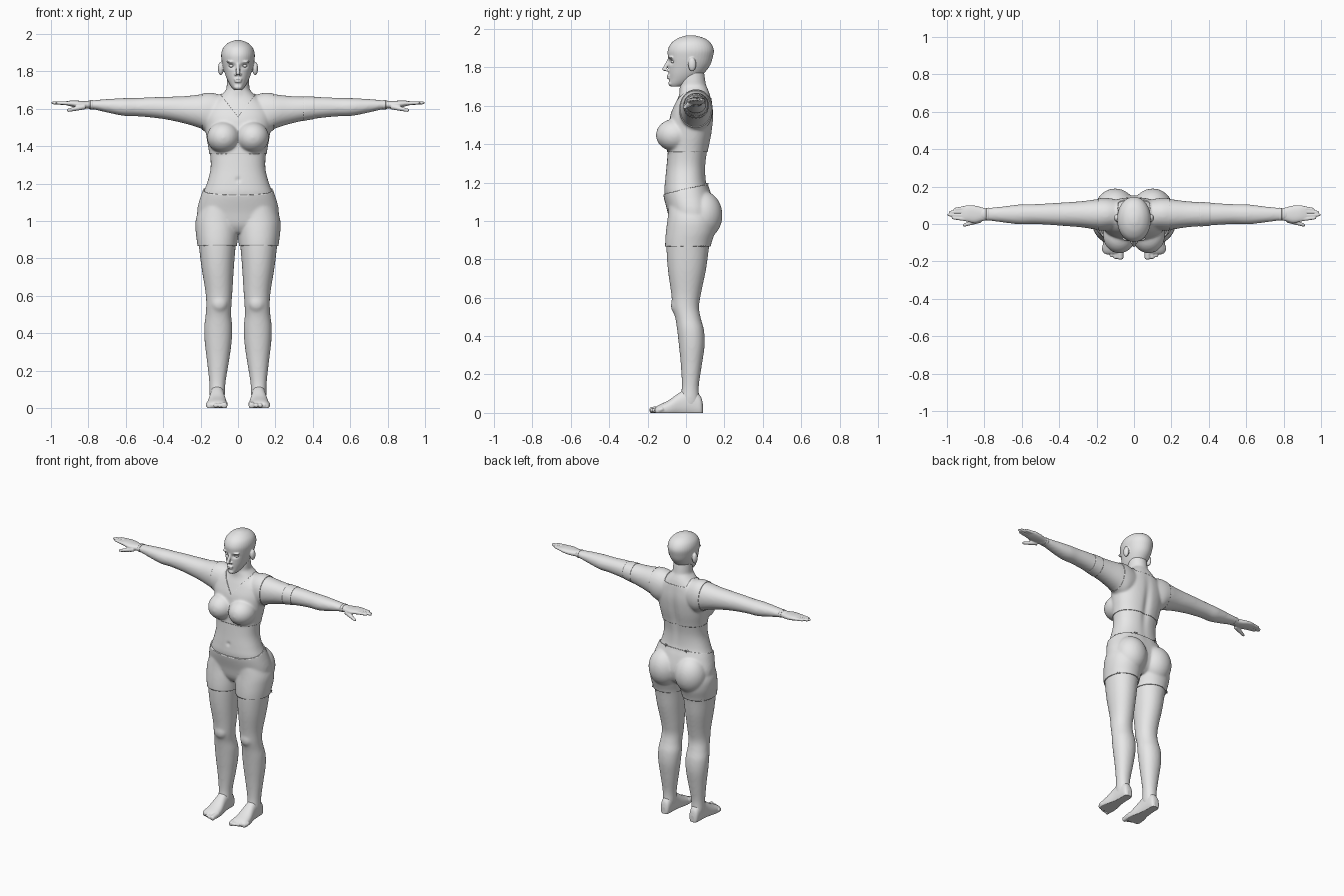
import bpy, bmesh, math
from mathutils import Vector, Matrix

if bpy.data.objects.get("Cube"):
    bpy.data.objects.remove(bpy.data.objects["Cube"])

GREY = (0.8, 0.8, 0.8, 1.0)
grey = bpy.data.materials.new("soft grey")
grey.use_nodes = True
grey.diffuse_color = GREY
grey.node_tree.nodes["Principled BSDF"].inputs["Base Color"].default_value = GREY


def smooth_rows(rows, steps=4):
    """Catmull-Rom interpolation between measured sections."""
    out = []
    for i in range(len(rows) - 1):
        quad = [Vector(rows[min(max(j, 0), len(rows) - 1)]) for j in range(i - 1, i + 3)]
        a, b, c, d = quad
        for k in range(steps):
            t = k / steps
            out.append(b + (c - a) * t / 2 + (a - b * 2.5 + c * 2 - d / 2) * t * t
                       + (b * 1.5 - a / 2 - c * 1.5 + d / 2) * t ** 3)
    return out + [Vector(rows[-1])]


def skin_rings(bm, rings):
    """Bridge a list of point rings into a capped tube."""
    loops = [[bm.verts.new(p) for p in ring] for ring in rings]
    n = len(loops[0])
    for lo, hi in zip(loops, loops[1:]):
        for i in range(n):
            bm.faces.new((lo[i], lo[(i + 1) % n], hi[(i + 1) % n], hi[i]))
    bm.faces.new(loops[0])
    bm.faces.new(loops[-1])


def loft(bm, axis, rows, side=1, box=2.3, n=40):
    """Rows are (position on axis, low and high of the two other coordinates)."""
    rings = []
    for pos, a0, a1, b0, b1 in smooth_rows(rows):
        ring = []
        for i in range(n):
            c, s = math.cos(math.tau * i / n), math.sin(math.tau * i / n)
            c = math.copysign(abs(c) ** (2 / box), c)
            s = math.copysign(abs(s) ** (2 / box), s)
            p = [(a0 + a1 + (a1 - a0) * c) / 2, (b0 + b1 + (b1 - b0) * s) / 2]
            p.insert("xyz".index(axis), pos)
            ring.append((p[0] * side, p[1], p[2]))
        rings.append(ring)
    skin_rings(bm, rings)


def even(rows):
    """Sections symmetric in x: (z, half width, front, back)."""
    return [(z, -w, w, f, b) for z, w, f, b in rows]


def ball(bm, centre, size):
    bmesh.ops.create_uvsphere(bm, u_segments=32, v_segments=20, radius=1,
                              matrix=Matrix.Translation(centre) @ Matrix.Diagonal((*size, 1)))


def digit(bm, start, end, r0, r1, side):
    """Round-ended finger or toe."""
    a, b = [Vector((p[0] * side, p[1], p[2])) for p in (start, end)]
    turn = (b - a).to_track_quat("Z", "Y")
    stations = [(0, r0), (.5, (r0 + r1) / 2), (.9, r1), (.97, r1 * .75), (1, r1 * .3)]
    skin_rings(bm, [[a.lerp(b, t) + turn @ Vector((r * math.cos(q), r * math.sin(q), 0))
                     for q in [math.tau * i / 16 for i in range(16)]] for t, r in stations])


def finish(name, bm):
    mesh = bpy.data.meshes.new(name)
    bm.to_mesh(mesh)
    bm.free()
    mesh.materials.append(grey)
    obj = bpy.data.objects.new(name, mesh)
    bpy.context.collection.objects.link(obj)
    mesh.shade_smooth()
    return obj


def fuse(name, bm, voxel, rounds, dents=()):
    """Merge overlapping volumes into one soft skin, then press in hollows."""
    bmesh.ops.recalc_face_normals(bm, faces=bm.faces)
    obj = finish(name, bm)
    remesh = obj.modifiers.new("fuse", "REMESH")
    remesh.mode, remesh.voxel_size = "VOXEL", voxel
    soften = obj.modifiers.new("soften", "SMOOTH")
    soften.factor, soften.iterations = .5, rounds
    mesh = bpy.data.meshes.new_from_object(obj.evaluated_get(bpy.context.evaluated_depsgraph_get()))
    obj.modifiers.clear()
    obj.data = mesh
    for v in mesh.vertices:
        for centre, size, depth in dents:
            d = sum(((p - c) / s) ** 2 for p, c, s in zip(v.co, centre, size))
            v.co.y += depth * math.exp(-d)
        v.co.z = max(v.co.z, 0)
    if not mesh.materials:
        mesh.materials.append(grey)
    mesh.shade_smooth()
    return obj


# Body: torso, neck, arms and legs in one skin
bm = bmesh.new()
loft(bm, "z", even([
    (.94, .08, -.05, .09), (.98, .19, -.075, .13), (1.05, .212, -.09, .145),
    (1.14, .19, -.112, .125), (1.2, .167, -.11, .106), (1.28, .147, -.102, .102),
    (1.36, .15, -.095, .112), (1.45, .165, -.088, .13), (1.54, .175, -.08, .139),
    (1.61, .16, -.055, .134), (1.66, .105, -.035, .125), (1.7, .065, -.03, .108)]))
loft(bm, "z", even([(1.58, .08, -.04, .12), (1.68, .064, -.034, .108),
                    (1.74, .06, -.03, .1), (1.8, .055, -.02, .09)]), box=2)
for s in (1, -1):
    loft(bm, "x", [
        (.06, -.02, .12, 1.5, 1.66), (.14, -.03, .135, 1.47, 1.682), (.2, -.03, .132, 1.495, 1.677),
        (.28, -.018, .122, 1.52, 1.668), (.38, -.01, .115, 1.542, 1.664), (.46, -.004, .11, 1.553, 1.662),
        (.54, 0, .106, 1.56, 1.658), (.61, -.002, .105, 1.562, 1.657), (.7, .008, .094, 1.58, 1.652),
        (.78, .018, .087, 1.598, 1.645), (.83, .018, .087, 1.6, 1.642)], s, 2.1)
    loft(bm, "z", [
        (1.12, .02, .17, -.08, .1), (1.02, .004, .216, -.088, .14), (.95, .002, .22, -.097, .145),
        (.87, .012, .21, -.102, .122), (.75, .022, .195, -.095, .105), (.62, .03, .174, -.077, .078),
        (.55, .035, .17, -.07, .068), (.49, .036, .174, -.055, .078), (.43, .03, .181, -.046, .094),
        (.35, .034, .178, -.037, .097), (.25, .048, .166, -.027, .083), (.14, .066, .154, -.022, .067),
        (.07, .07, .152, -.03, .07), (.03, .08, .145, -.03, .07)], s, 2.1)
    ball(bm, (.1 * s, .085, 1.03), (.1, .098, .12))
    ball(bm, (.078 * s, -.06, 1.447), (.084, .093, .08))
    ball(bm, (.1 * s, -.045, .56), (.045, .034, .05))
body = fuse("body", bm, .008, 9, [((0, .13, 1.4), (.025, .04, .17), -.012),
                                   ((0, -.11, 1.22), (.012, .03, .012), .007)])

# Hands and feet
for s, label in ((1, "left"), (-1, "right")):
    bm = bmesh.new()
    loft(bm, "x", [(.77, .024, .08, 1.604, 1.64), (.81, .016, .088, 1.602, 1.641),
                   (.85, .006, .098, 1.605, 1.643), (.89, .012, .1, 1.612, 1.644),
                   (.92, .02, .094, 1.62, 1.64)], s)
    for y, tip in ((.024, .975), (.046, .998), (.067, .99), (.088, .965)):
        digit(bm, (.88, y, 1.628), (tip, (y + .055) / 2 + (y - .055) * .2, 1.632), .0115, .008, s)
    digit(bm, (.82, .022, 1.612), (.915, -.008, 1.59), .015, .009, s)
    fuse(label + "_hand", bm, .004, 2)

    bm = bmesh.new()
    loft(bm, "y", [(.088, .095, .125, -.01, .045), (.074, .08, .142, -.02, .09),
                   (.02, .074, .148, -.02, .13), (-.03, .07, .152, -.02, .108),
                   (-.09, .06, .164, -.02, .066), (-.14, .058, .168, -.015, .042),
                   (-.158, .066, .16, -.01, .03)], s)
    for i in range(5):
        x = .073 + .021 * i + (.004 if i else 0)
        r = .011 if i else .0165
        digit(bm, (x, -.12, .022), (x, -.19 + .003 * i * i, .012), r * 1.1, r, s)
    fuse(label + "_foot", bm, .004, 3)

# Head with brow, nose, lips and ears
bm = bmesh.new()
loft(bm, "z", even([
    (1.7, .02, -.078, -.03), (1.715, .034, -.088, .02), (1.74, .05, -.088, .06),
    (1.77, .064, -.09, .095), (1.81, .077, -.091, .125), (1.85, .086, -.094, .139),
    (1.89, .09, -.095, .145), (1.925, .08, -.078, .13), (1.95, .056, -.045, .1),
    (1.963, .028, -.01, .06), (1.967, .01, .01, .035)]), box=2.05)
digit(bm, (0, -.084, 1.846), (0, -.117, 1.782), .009, .011, 1)
ball(bm, (0, -.09, 1.757), (.023, .011, .006))
ball(bm, (0, -.089, 1.746), (.02, .012, .007))
ball(bm, (0, -.078, 1.716), (.022, .014, .014))
for s in (1, -1):
    ball(bm, (.012 * s, -.096, 1.784), (.008, .01, .007))
    ball(bm, (.092 * s, .032, 1.815), (.015, .021, .036))
    ball(bm, (.035 * s, -.078, 1.851), (.028, .014, .007))
fuse("head", bm, .004, 3, [((x, -.085, 1.829), (.018, .03, .012), .014) for x in (-.034, .034)])

# Eyeballs
for s, label in ((1, "left"), (-1, "right")):
    bm = bmesh.new()
    ball(bm, (.034 * s, -.064, 1.829), (.015, .014, .009))
    finish(label + "_eye", bm)


def garment(name, planes, keep, lift):
    """Thin shell cut from the body skin along planes."""
    bm = bmesh.new()
    bm.from_mesh(body.data)
    for point, normal in planes:
        bmesh.ops.bisect_plane(bm, geom=bm.verts[:] + bm.edges[:] + bm.faces[:],
                               plane_co=point, plane_no=normal, dist=1e-5)
    bmesh.ops.delete(bm, geom=[f for f in bm.faces if not keep(f.calc_center_median())], context="FACES")
    bm.normal_update()
    for v, normal in [(v, v.normal.copy()) for v in bm.verts]:
        v.co += normal * lift
    obj = finish(name, bm)
    shell = obj.modifiers.new("cloth", "SOLIDIFY")
    shell.thickness, shell.offset = lift * 1.5, -1
    bpy.context.view_layer.objects.active = obj
    obj.select_set(True)
    bpy.ops.object.shade_smooth_by_angle(angle=math.radians(50))
    obj.select_set(False)


# Shorts with a waistband that rises to the back
garment("shorts", [((0, 0, 1.165), (0, -.23, 1)), ((0, 0, .868), (0, 0, 1))],
        lambda c: .868 < c.z < 1.165 + .23 * c.y, .007)

# Cropped top with a V neckline
garment("crop_top", [((0, 0, 1.36), (0, 0, 1)), ((.19, 0, 0), (1, 0, 0)), ((-.19, 0, 0), (1, 0, 0)),
                     ((0, .04, 0), (0, 1, 0)), ((0, 0, 1.64), (0, 0, 1)),
                     ((0, 0, 1.555), (1.3, 0, -1)), ((0, 0, 1.555), (1.3, 0, 1))],
        lambda c: c.z > 1.36 and abs(c.x) < .19 and
        (c.z < 1.555 + 1.3 * abs(c.x) if c.y < .04 else c.z < 1.64 or abs(c.x) > .085), .004)

# Arm band and wrist cuffs
for name, lo, hi in (("left_arm_band", .35, .41), ("left_cuff", .775, .79), ("right_cuff", -.79, -.775)):
    garment(name, [((lo, 0, 0), (1, 0, 0)), ((hi, 0, 0), (1, 0, 0))],
            lambda c: lo < c.x < hi, .002)
